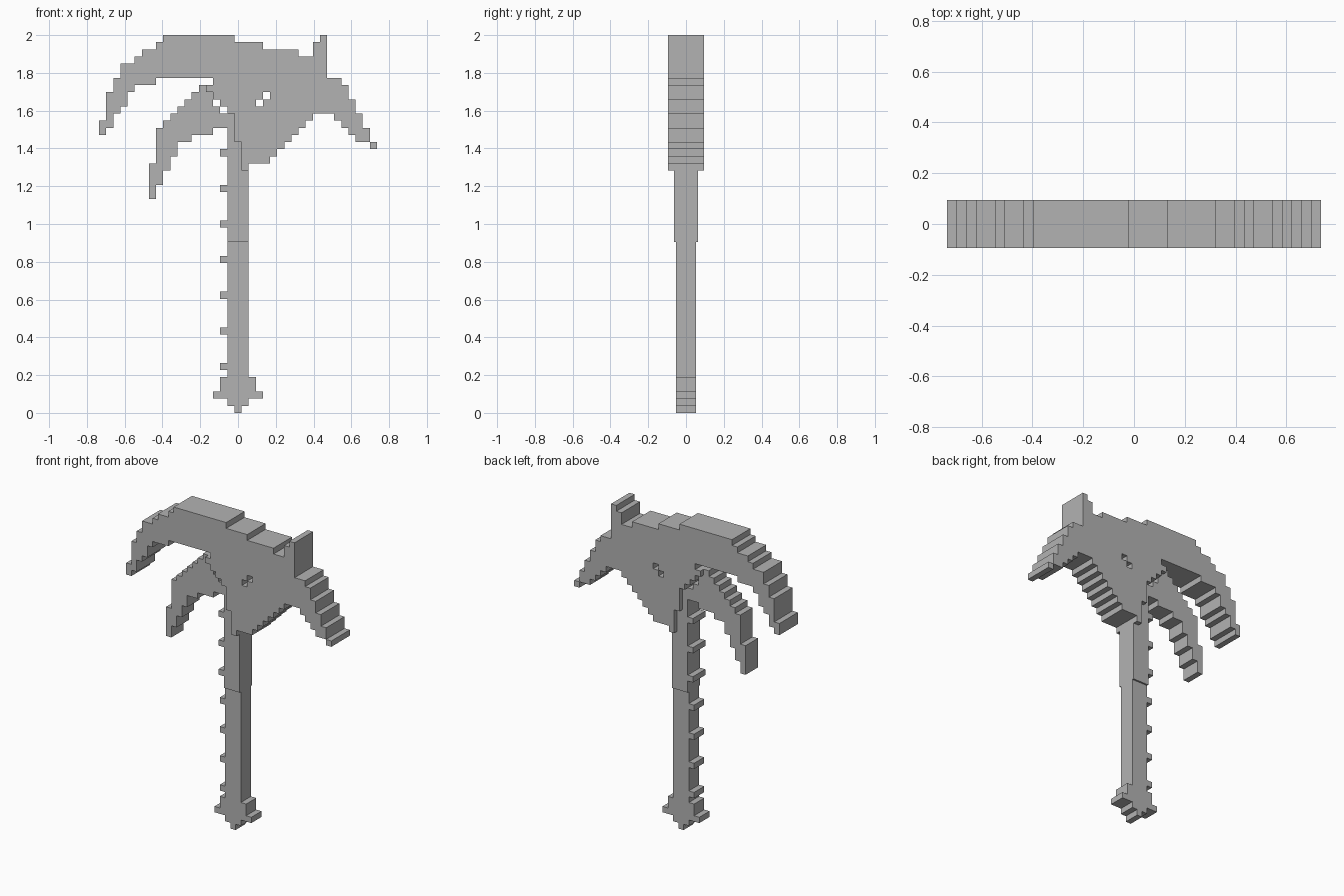
import bpy, bmesh
from math import radians

cube = bpy.data.objects.get("Cube")
if cube:
    bpy.data.objects.remove(cube)

U = 2 / 53            # size of one block
MID = 19.5            # column at x = 0

grey = bpy.data.materials.new("plain_grey")
grey.use_nodes = True
colour = (0.45, 0.45, 0.45, 1)
grey.diffuse_color = colour
grey.node_tree.nodes["Principled BSDF"].inputs["Base Color"].default_value = colour


def columns(start, runs):
    """Blocks from runs of (width, bottom, top), laid side by side."""
    cells, col = set(), start
    for width, low, high in runs:
        cells |= {(c, r) for c in range(col, col + width) for r in range(low, high)}
        col += width
    return cells


def slab(name, cells, depth):
    """Stepped slab of the given half depth, with walls only on open sides."""
    bm = bmesh.new()
    verts = {}

    def v(c, r, side):
        key = (c, r, side)
        if key not in verts:
            verts[key] = bm.verts.new(((c - MID) * U, side * depth, r * U))
        return verts[key]

    for c, r in sorted(cells):
        ring = [(c, r), (c + 1, r), (c + 1, r + 1), (c, r + 1)]
        bm.faces.new([v(*p, -1) for p in ring])
        bm.faces.new([v(*p, 1) for p in reversed(ring)])
        neighbours = [(c, r - 1), (c + 1, r), (c, r + 1), (c - 1, r)]
        for i, n in enumerate(neighbours):
            if n not in cells:
                a, b = ring[i], ring[(i + 1) % 4]
                bm.faces.new([v(*b, -1), v(*a, -1), v(*a, 1), v(*b, 1)])
    bmesh.ops.dissolve_limit(bm, angle_limit=radians(1),
                             verts=bm.verts[:], edges=bm.edges[:])
    mesh = bpy.data.meshes.new(name)
    bm.to_mesh(mesh)
    bm.free()
    mesh.materials.append(grey)
    bpy.context.collection.objects.link(bpy.data.objects.new(name, mesh))


# Broad curved head with a raised spike and two small openings
head = columns(0, [
    (1, 39, 41), (1, 40, 45), (1, 42, 47), (1, 43, 49), (1, 45, 49),
    (1, 46, 50), (2, 46, 51), (1, 47, 52), (7, 47, 53), (1, 44, 53),
    (1, 43, 53), (1, 42, 53), (1, 38, 52), (1, 34, 52), (2, 35, 52),
    (1, 35, 51), (1, 36, 51), (1, 37, 51), (1, 38, 51), (1, 39, 51),
    (1, 40, 50), (1, 41, 50), (1, 42, 52), (1, 42, 53), (1, 42, 47),
    (1, 41, 47), (1, 40, 46), (1, 39, 44), (1, 38, 42), (1, 38, 40),
    (1, 37, 38)])
head -= {(23, 44), (22, 43)}
head.add((15, 45))
slab("head", head, 2.5 * U)

# Inner hook joined to the upper handle
hook = columns(7, [
    (1, 30, 35), (1, 32, 40), (1, 34, 41), (1, 36, 42), (1, 38, 43),
    (1, 38, 44), (1, 39, 45), (1, 39, 46), (1, 39, 45), (1, 40, 43),
    (1, 40, 42), (3, 24, 42)])

# Lower handle with a stepped pommel
handle = columns(18, [(3, 1, 24)]) | columns(16, [(7, 2, 3)])
handle |= columns(17, [(5, 3, 5)]) | {(19, 0)}

# Evenly spaced pegs along one side
for row in range(6, 37, 5):
    (handle if row < 24 else hook).add((17, row))

slab("upper_handle_and_hook", hook, 0.063)
slab("lower_handle", handle, 0.052)
